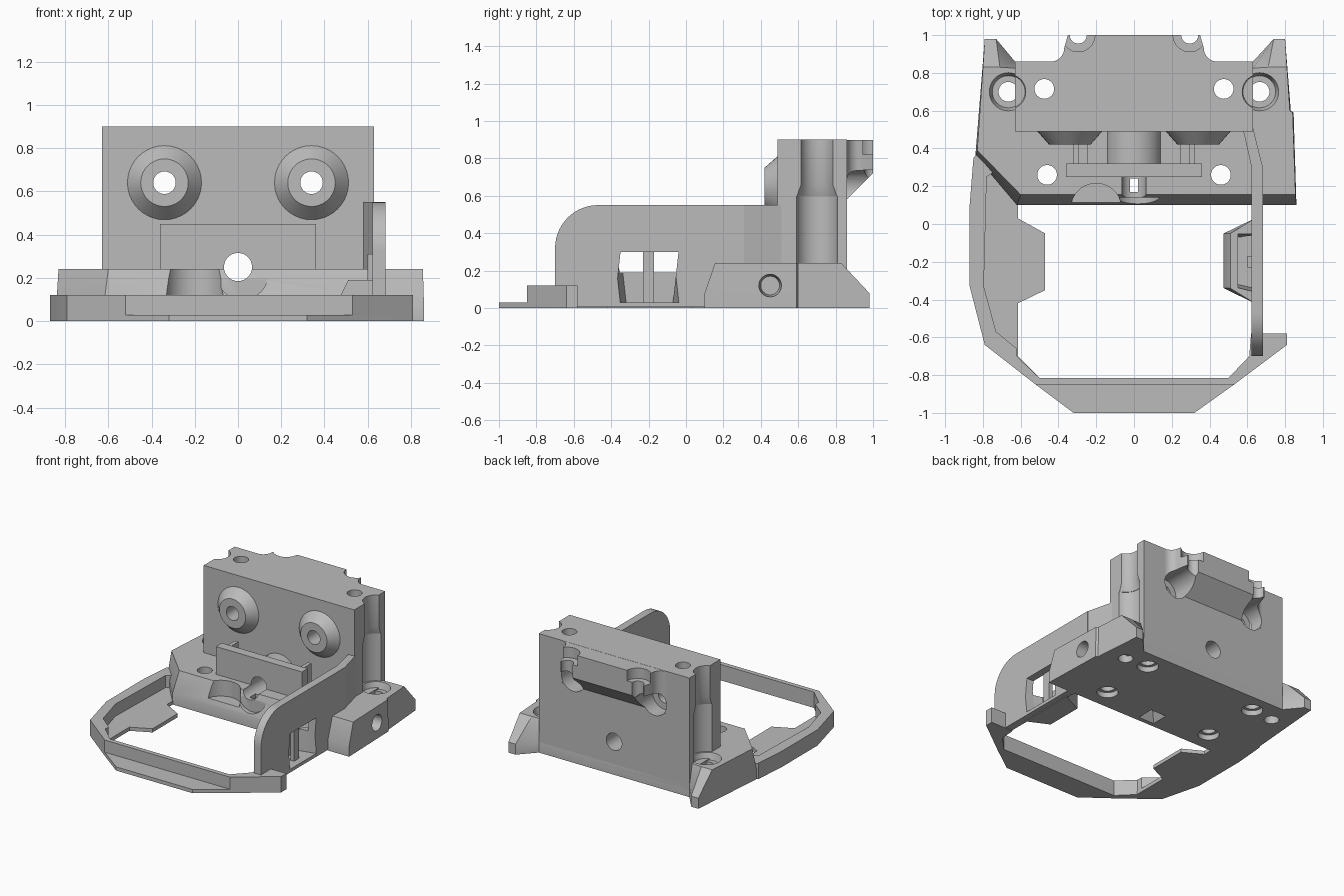
import bpy, bmesh
from math import sin, cos, pi
from mathutils import Matrix

cube = bpy.data.objects.get("Cube")
if cube:
    bpy.data.objects.remove(cube)

grey = bpy.data.materials.new("plain_grey")
grey.use_nodes = True
COLOUR = (0.5, 0.5, 0.5, 1)
grey.diffuse_color = COLOUR
grey.node_tree.nodes["Principled BSDF"].inputs["Base Color"].default_value = COLOUR
parts = []


def finish(name, bm, cutter=False):
    bmesh.ops.recalc_face_normals(bm, faces=bm.faces)
    mesh = bpy.data.meshes.new(name)
    bm.to_mesh(mesh)
    bm.free()
    mesh.materials.append(grey)
    obj = bpy.data.objects.new(name, mesh)
    bpy.context.collection.objects.link(obj)
    obj.hide_render = cutter
    if not cutter:
        parts.append(obj)
    return obj


def loft(name, layers, cutter=False):
    """Skin a stack of loops that share a point count."""
    bm = bmesh.new()
    loops = [[bm.verts.new(p) for p in layer] for layer in layers]
    n = len(loops[0])
    for a, b in zip(loops, loops[1:]):
        for i in range(n):
            bm.faces.new((a[i], a[(i + 1) % n], b[(i + 1) % n], b[i]))
    bm.faces.new(loops[0])
    bm.faces.new(loops[-1])
    return finish(name, bm, cutter)


def slab(name, outline, z0, z1, cutter=False):
    return loft(name, [[(x, y, z) for x, y in outline] for z in (z0, z1)], cutter)


def side_slab(name, profile, x0, x1, cutter=False):
    return loft(name, [[(x, y, z) for y, z in profile] for x in (x0, x1)], cutter)


def box(name, x0, x1, y0, y1, z0, z1, cutter=False):
    return slab(name, [(x0, y0), (x1, y0), (x1, y1), (x0, y1)], z0, z1, cutter)


def rod(name, axis, a, b, start, end, r1, r2=None, cutter=True):
    """Round bar along an axis; a, b are its other two coordinates."""
    r2 = r1 if r2 is None else r2
    place = {"x": lambda u, v, t: (t, a + u, b + v),
             "y": lambda u, v, t: (a + u, t, b + v),
             "z": lambda u, v, t: (a + u, b + v, t)}[axis]
    turn = [2 * pi * i / 40 for i in range(40)]
    return loft(name, [[place(r * cos(k), r * sin(k), t) for k in turn]
                       for r, t in ((r1, start), (r2, end))], cutter)


def cut(targets, cutter):
    for obj in targets:
        mod = obj.modifiers.new("cut", "BOOLEAN")
        mod.operation, mod.solver, mod.object = "DIFFERENCE", "EXACT", cutter
        bpy.context.view_layer.objects.active = obj
        bpy.ops.object.modifier_apply(modifier=mod.name)
    bpy.data.objects.remove(cutter)


def arc(cx, cy, r, a0, a1, n=8):
    return [(cx + r * cos(a0 + (a1 - a0) * i / n), cy + r * sin(a0 + (a1 - a0) * i / n))
            for i in range(n + 1)]


# Base with sloped front and tapered rear corners
foot = [(-.84, .36), (-.62, .1), (.86, .1), (.845, .59), (.83, .6), (.8, .98),
        (.74, .98), (.63, .86), (-.63, .86), (-.73, .98), (-.79, .98)]
top = [(-.83, .39), (-.6, .155), (.855, .155), (.84, .59), (.825, .6), (.81, .83),
       (.71, .83), (.63, .825), (-.63, .825), (-.71, .83), (-.8, .83)]
base = loft("base", [[(x, y, z) for x, y in ring] for ring, z in ((foot, 0), (foot, .08), (top, .24))])

# Upright block and rear overhang
block = box("upright_block", -.63, .63, .49, .86, .05, .9)
half = arc(.44, .93, .07, -pi / 2, -pi) + [(.35, 1)]
outline = [(.44, .8)] + half
outline += [(-x, y) for x, y in reversed(outline)]
overhang = slab("rear_overhang", outline, .55, .899)
cut([overhang], side_slab("slope_cutter", [(.7, .42), (.86, .58), (1.01, .73), (1.1, .73), (1.1, .3)], -1, 1, True))

# Front bosses, guide bar and the round housing behind it
bosses = [rod("front_boss", "y", s * .34, .64, .5, .42, .18, .11, False) for s in (-1, 1)]
bar = box("guide_bar", -.36, .36, .25, .32, .2, .45)
housing = rod("round_housing", "y", 0, .25, .3, .5, .15, cutter=False)
shelf = box("housing_shelf", -.25, .25, .31, .5, .2, .3)
for s in (-1, 1):
    box("guide_post", s * .305 - .015, s * .305 + .015, .31, .42, .2, .44)

# Holes mirrored left and right
for s in (-1, 1):
    cut([base, block], rod("bolt", "z", s * .475, .715, -1, 1, .052))
    cut([base], rod("bolt", "z", s * .46, .26, -1, 1, .052))
    for x, y in ((.475, .715), (.46, .26)):
        cut([base], rod("bolt_recess", "z", s * x, y, -.1, .04, .075))
    cut([base], rod("screw", "z", s * .665, .7, -1, 1, .052))
    cut([base], rod("screw_seat", "z", s * .665, .7, .19, .3, .085, .12))
    cut([block], rod("lower_groove", "z", s * .665, .7, .2, .6, .115))
    cut([block], rod("groove_taper", "z", s * .665, .7, .59, .66, .115, .092))
    cut([block], rod("upper_groove", "z", s * .665, .7, .65, 1, .092))
    cut([block, overhang, bosses[(s + 1) // 2]], rod("front_hole", "y", s * .34, .64, .3, 1.2, .052))
    cut([block, overhang], rod("rear_bore", "y", s * .34, .64, .74, 1.2, .1))
    cut([overhang, block], rod("rear_notch", "z", s * .295, 1, .5, 1, .045))
    cut([overhang, block], rod("rear_seat", "z", s * .295, 1, .82, 1, .088))

# Centre bore, front pockets and side socket
cut([base, block, bar, housing, shelf], rod("bore", "y", 0, .25, 0, 1.2, .065))
cut([base], rod("bore_mouth", "y", .02, .22, 0, .14, .12))
cut([base], rod("front_pocket", "z", -.2, .08, .12, .4, .135))
cut([base], box("square_slot", -.02, .02, .17, .24, -.1, .3, True))
cut([base], loft("slot_flare", [[(-w, .2 - w, z), (w, .2 - w, z), (w, .2 + w, z), (-w, .2 + w, z)]
                               for w, z in ((.08, -.02), (.02, .07))], True))
cut([base], rod("side_socket", "x", .45, .12, .74, 1, .05, .075))

# Front frame: thin floor and raised rim
outer = [(-.8, .4), (-.85, .35), (-.87, .1), (-.87, -.33), (-.79, -.64), (-.52, -.85)]
tail = [(.53, -.85), (.81, -.64), (.81, -.58), (.62, -.58), (.61, -.7), (.5, -.815), (-.5, -.815)]
slab("frame_floor", outer + [(-.32, -1), (.32, -1)] + tail
     + [(-.615, -.7), (-.615, -.42), (-.47, -.35), (-.47, -.05), (-.615, .03), (-.615, .15), (-.6, .3)], 0, .028)
slab("frame_rim", outer + tail
     + [(-.62, -.7), (-.62, -.66), (-.73, -.57), (-.795, -.33), (-.78, .25), (-.7, .3)], .005, .12)

# Side arm with rounded front corner, joined to the block
arm = side_slab("side_arm", [(.31, .005), (.31, .55)] + arc(-.47, .32, .23, pi / 2, pi, 14) + [(-.7, .005)], .622, .682)
slab("arm_root", [(.622, .3), (.682, .3), (.63, .51), (.575, .51)], .05, .55)

# Hollow inward tab and its window
tab = loft("arm_tab", [[(.64, .03, z), (x, -.05, z), (x, -.34, z), (.64, -.42, z)]
                       for x, z in ((.475, 0), (.475, .12), (.51, .19))])
cut([arm, tab], loft("window", [[(x, -.35 - d, .03), (x, -.04 + d, .03), (x, -.04, .3), (x, -.35, .3)]
                                for x, d in ((.55, -.03), (.8, .03))], True))
box("window_post", .6, .63, -.23, -.17, .02, .31)

# Smooth round surfaces, keep machined edges sharp
bpy.ops.object.select_all(action="DESELECT")
for obj in parts:
    obj.select_set(True)
bpy.context.view_layer.objects.active = base
bpy.ops.object.shade_smooth_by_angle(angle=.5)
